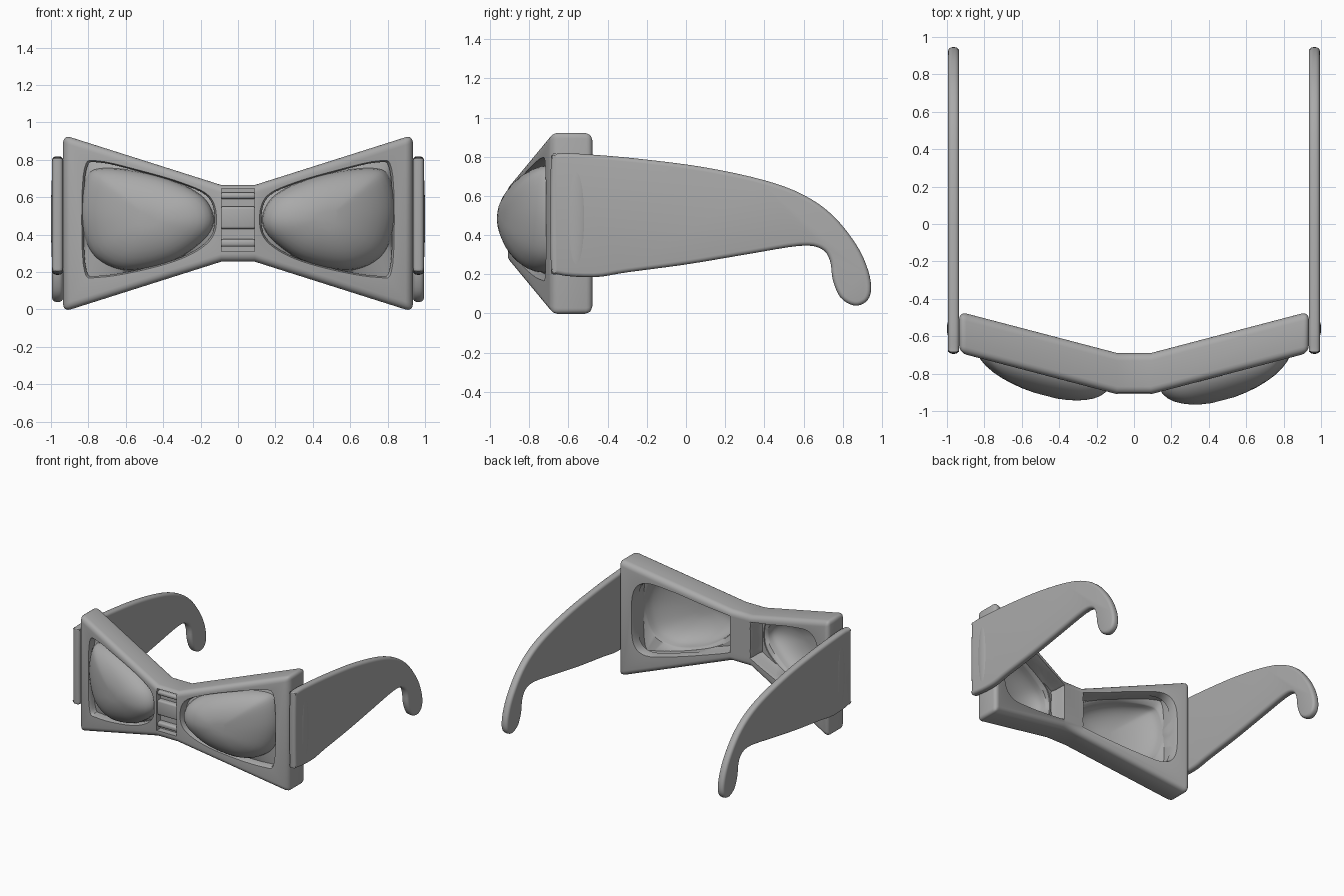
import bpy, bmesh, math
from mathutils import Vector

if "Cube" in bpy.data.objects:
    bpy.data.objects.remove(bpy.data.objects["Cube"])

grey = bpy.data.materials.new("plain_grey")
grey.use_nodes = True
grey.diffuse_color = (0.4, 0.4, 0.4, 1)
grey.node_tree.nodes["Principled BSDF"].inputs["Base Color"].default_value = (0.4, 0.4, 0.4, 1)


def front(x):
    """Depth of the swept-back front face at a given x."""
    return -0.91 + 0.262 * max(0, abs(x) - 0.09)


def make(name, verts, faces):
    mesh = bpy.data.meshes.new(name)
    mesh.from_pydata(verts, [], faces)
    bm = bmesh.new()
    bm.from_mesh(mesh)
    bmesh.ops.recalc_face_normals(bm, faces=bm.faces)
    bm.to_mesh(mesh)
    bm.free()
    mesh.materials.append(grey)
    obj = bpy.data.objects.new(name, mesh)
    bpy.context.collection.objects.link(obj)
    return obj


def activate(obj):
    bpy.ops.object.select_all(action='DESELECT')
    obj.select_set(True)
    bpy.context.view_layer.objects.active = obj


def modify(obj, kind, **settings):
    activate(obj)
    mod = obj.modifiers.new(kind.title(), kind)
    for key, value in settings.items():
        setattr(mod, key, value)
    bpy.ops.object.modifier_apply(modifier=mod.name)


def bevel(obj, width, segments=4):
    modify(obj, 'BEVEL', width=width, segments=segments, limit_method='ANGLE',
           angle_limit=math.radians(40), use_clamp_overlap=False)


def cut(obj, cutter):
    cutter.hide_render = True
    modify(obj, 'BOOLEAN', operation='DIFFERENCE', solver='EXACT', object=cutter)
    bpy.data.objects.remove(cutter)


def smooth(obj, angle=40):
    activate(obj)
    bpy.ops.object.shade_smooth_by_angle(angle=math.radians(angle))


def spline(points, steps=5):
    """Closed smooth curve through a few points."""
    pts = [Vector(p) for p in points]
    n, out = len(pts), []
    for i in range(n):
        a, b, c, d = (pts[(i + k) % n] for k in (-1, 0, 1, 2))
        for s in range(steps):
            t = s / steps
            out.append(0.5 * (2 * b + (c - a) * t + (2 * a - 5 * b + 4 * c - d) * t * t
                              + (3 * b - a - 3 * c + d) * t ** 3))
    return out


def loft(name, rings, side, close_first=True):
    """Join (outline, scale, depth) rings that follow the front face."""
    mid = Vector((0.47, 0.485))
    verts, faces = [], []
    n = len(rings[0][0])
    for outline, scale, depth in rings:
        for p in outline:
            q = mid + (p - mid) * scale
            verts.append((side * q.x, front(q.x) + depth, q.y))
    for r in range(len(rings) - 1):
        for i in range(n):
            j = (i + 1) % n
            faces.append((r * n + i, r * n + j, r * n + n + j, r * n + n + i))
    if close_first:
        faces.append(tuple(range(n)))
    faces.append(tuple(range((len(rings) - 1) * n, len(rings) * n)))
    return make(name, verts, faces)


def box(name, x, y, z):
    verts = [(a, b, c) for a in x for b in y for c in z]
    return make(name, verts, [(0, 1, 3, 2), (4, 5, 7, 6), (0, 1, 5, 4),
                              (2, 3, 7, 6), (0, 2, 6, 4), (1, 3, 7, 5)])


# Outlines in x and z, all starting at the nose end
opening = spline([(0.125, 0.48), (0.16, 0.60), (0.30, 0.67), (0.52, 0.735), (0.74, 0.785),
                  (0.81, 0.75), (0.825, 0.48), (0.81, 0.21), (0.74, 0.18), (0.52, 0.215),
                  (0.30, 0.28), (0.16, 0.37)])
lens_line = spline([(0.14, 0.48), (0.19, 0.59), (0.33, 0.67), (0.52, 0.725), (0.72, 0.745),
                    (0.80, 0.70), (0.832, 0.52), (0.79, 0.34), (0.70, 0.25), (0.56, 0.22),
                    (0.35, 0.27), (0.19, 0.38)])
pocket = spline([(0.10, 0.48), (0.10, 0.60), (0.115, 0.62), (0.30, 0.67), (0.52, 0.735),
                 (0.72, 0.77), (0.81, 0.69), (0.825, 0.48), (0.81, 0.28), (0.72, 0.20),
                 (0.52, 0.225), (0.30, 0.275), (0.115, 0.325), (0.10, 0.35)])

# Bow-shaped front frame, swept back on both sides
verts, faces = [], []
for x in (-0.935, -0.09, 0.09, 0.935):
    spread = (abs(x) - 0.09) * 0.317
    low, high = 0.255 - spread, 0.665 + spread
    y = front(x)
    verts += [(x, y, low), (x, y, high), (x, y + 0.22, high), (x, y + 0.22, low)]
for s in range(3):
    for i in range(4):
        j = (i + 1) % 4
        faces.append((s * 4 + i, s * 4 + j, s * 4 + 4 + j, s * 4 + 4 + i))
faces += [(0, 1, 2, 3), (12, 13, 14, 15)]
frame = make("front_frame", verts, faces)
bevel(frame, 0.04, 5)

# Flared eye openings, wider pockets behind and a nose recess
for side in (-1, 1):
    cut(frame, loft("opening_cutter", [(opening, 1.06, -0.02), (opening, 1.025, 0.003),
                                       (opening, 1.0, 0.03), (opening, 1.0, 0.15)], side))
    cut(frame, loft("pocket_cutter", [(pocket, 0.96, 0.09), (pocket, 1.0, 0.13),
                                      (pocket, 1.0, 0.19), (pocket, 1.02, 0.215),
                                      (pocket, 1.05, 0.25)], side))
cut(frame, box("recess_cutter", (-0.088, 0.088), (-1.0, -0.86), (0.31, 0.645)))
smooth(frame, 35)

# Rounded ribs across the nose recess
for name, low, high in (("lower_rib", 0.335, 0.375), ("middle_rib", 0.43, 0.55),
                        ("upper_rib", 0.59, 0.625)):
    rib = box(name, (-0.095, 0.095), (-0.90, -0.84), (low, high))
    bevel(rib, 0.014, 3)
    smooth(rib)

# Arm profile in y and z, curling down behind the ear
arm_line = spline([(-0.69, 0.76), (-0.66, 0.815), (-0.47, 0.81), (-0.2, 0.785), (0.1, 0.745),
                   (0.4, 0.68), (0.6, 0.605), (0.75, 0.50), (0.87, 0.35), (0.93, 0.22),
                   (0.945, 0.12), (0.92, 0.06), (0.86, 0.04), (0.79, 0.08), (0.75, 0.17),
                   (0.735, 0.27), (0.69, 0.33), (0.58, 0.345), (0.3, 0.30), (0, 0.25),
                   (-0.3, 0.21), (-0.47, 0.185), (-0.66, 0.20), (-0.69, 0.25)], 4)

for side, label, bulge in ((1, "left", 0.175), (-1, "right", 0.15)):
    # Domed lens with a rim reaching into the frame
    rings = [(opening, 1.03, 0.075), (lens_line, 1.01, 0.06)]
    for k in range(9):
        a = math.radians(10 * k)
        rings.append((lens_line, math.cos(a), 0.05 - bulge * math.sin(a)))
    lens = loft(label + "_lens", rings, side, close_first=False)
    modify(lens, 'SOLIDIFY', thickness=0.02, offset=0)
    smooth(lens, 50)

    # Side arm
    n = len(arm_line)
    verts = [(side * x, p.x, p.y) for x in (0.935, 0.994) for p in arm_line]
    faces = [tuple(range(n)), tuple(range(n, 2 * n))]
    faces += [(i, (i + 1) % n, n + (i + 1) % n, n + i) for i in range(n)]
    arm = make(label + "_arm", verts, faces)
    bevel(arm, 0.022)
    smooth(arm)

    # Oval hinge cover
    bpy.ops.mesh.primitive_uv_sphere_add(segments=32, ring_count=16,
                                         location=(side * 0.985, -0.56, 0.485))
    cover = bpy.context.object
    cover.name = label + "_hinge_cover"
    cover.scale = (0.015, 0.05, 0.295)
    cover.data.materials.append(grey)
    smooth(cover, 60)
